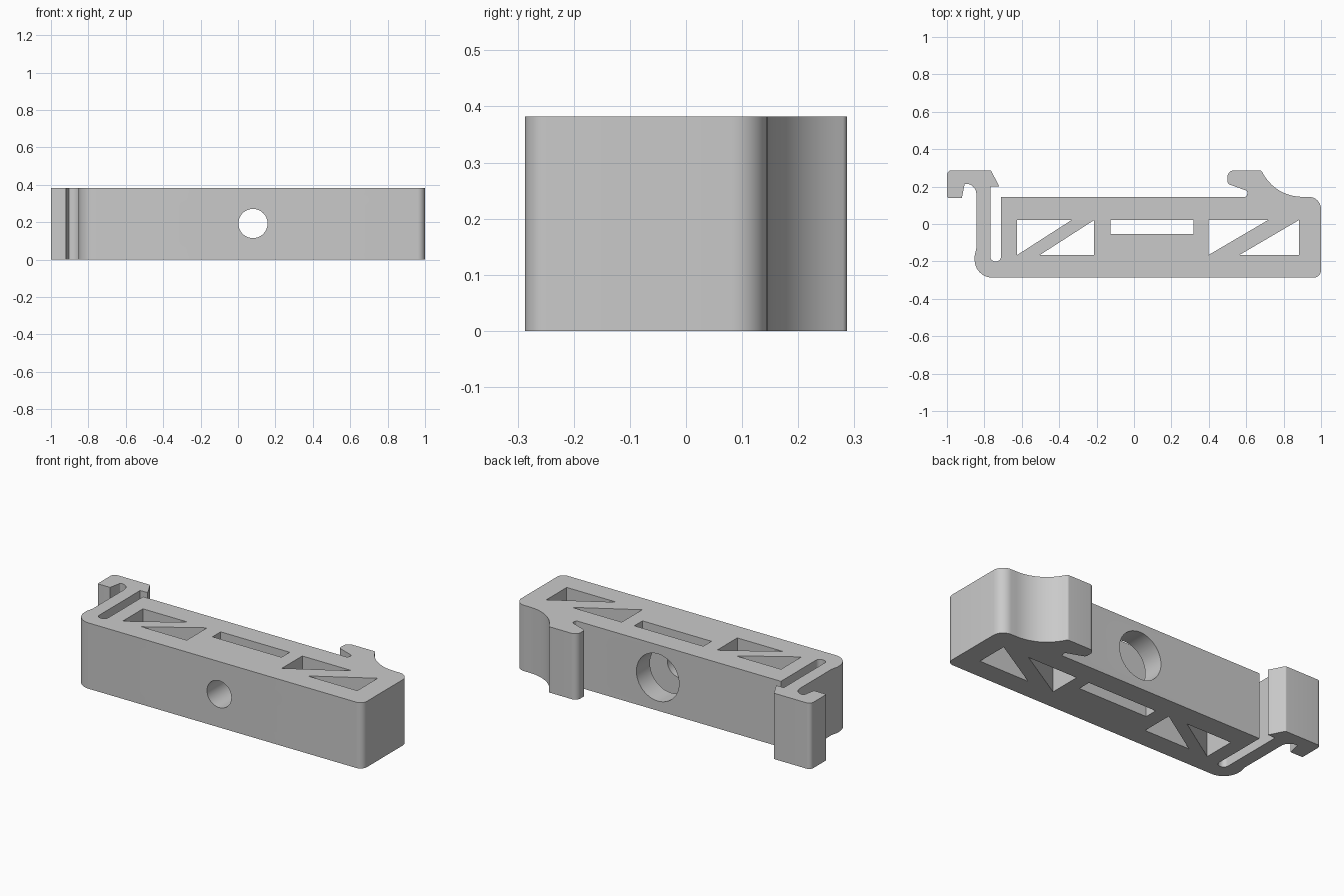
import bpy, bmesh, math
from mathutils import Vector, Matrix

cube = bpy.data.objects.get("Cube")
if cube:
    bpy.data.objects.remove(cube, do_unlink=True)

HEIGHT = 0.382

grey = bpy.data.materials.new("plain grey")
grey.use_nodes = True
COLOUR = (0.59, 0.59, 0.59, 1)
grey.diffuse_color = COLOUR
grey.node_tree.nodes["Principled BSDF"].inputs["Base Color"].default_value = COLOUR


def fillet(corners, steps=10):
    """Turn (x, y, radius) corners into an outline with rounded corners."""
    out = []
    for i, (x, y, r) in enumerate(corners):
        p = Vector((x, y))
        if not r:
            out.append(p)
            continue
        a = (Vector(corners[i - 1][:2]) - p).normalized()
        b = (Vector(corners[(i + 1) % len(corners)][:2]) - p).normalized()
        half = math.acos(a.dot(b)) / 2
        centre = p + (a + b).normalized() * r / math.sin(half)
        start = p + a * r / math.tan(half) - centre
        end = p + b * r / math.tan(half) - centre
        for k in range(steps + 1):
            # Spread directions evenly, then set them to the radius
            t = k / steps
            sweep = math.pi - 2 * half
            d = start * math.sin((1 - t) * sweep) + end * math.sin(t * sweep)
            out.append(centre + d.normalized() * r)
    return out


def new_object(name, bm):
    bmesh.ops.recalc_face_normals(bm, faces=bm.faces)
    mesh = bpy.data.meshes.new(name)
    bm.to_mesh(mesh)
    bm.free()
    mesh.materials.append(grey)
    ob = bpy.data.objects.new(name, mesh)
    bpy.context.collection.objects.link(ob)
    return ob


def prism(name, outline, z0, z1):
    bm = bmesh.new()
    low, high = [[bm.verts.new((p[0], p[1], z)) for p in outline] for z in (z0, z1)]
    bm.faces.new(low[::-1])
    bm.faces.new(high)
    for i in range(len(low)):
        bm.faces.new((low[i - 1], low[i], high[i], high[i - 1]))
    return new_object(name, bm)


def bore(name, radius, y0, y1):
    bm = bmesh.new()
    place = Matrix.Translation((0.08, (y0 + y1) / 2, 0.193)) @ Matrix.Rotation(math.pi / 2, 4, 'X')
    bmesh.ops.create_cone(bm, cap_ends=True, segments=48, radius1=radius,
                          radius2=radius, depth=y1 - y0, matrix=place)
    return new_object(name, bm)


# Outline of the bracket: hooked spring arm, slot, body and rigid hook
outline = [
    (-1, 0.287, 0.025), (-0.765, 0.287, 0.01), (-0.72, 0.2, 0), (-0.768, 0.2, 0),
    (-0.768, -0.2, 0.026), (-0.711, -0.2, 0.026), (-0.711, 0.145, 0),   # slot
    (0.6, 0.145, 0.008), (0.61, 0.175, 0.015), (0.5, 0.215, 0.02),      # rigid hook
    (0.5, 0.287, 0.035), (0.68, 0.287, 0.015), (0.76, 0.145, 0.24),
    (1, 0.145, 0.065), (1, -0.287, 0.04),                               # right end
    (-0.852, -0.287, 0.095), (-0.852, -0.17, 0), (-0.843, -0.13, 0),    # spring arm
    (-0.843, 0.215, 0.055), (-0.905, 0.215, 0.005), (-0.92, 0.14, 0), (-1, 0.14, 0.008),
]
bracket = prism("clip_bracket", fillet(outline), 0, HEIGHT)

# Truss windows, two facing triangles at each end, and the nut slot
cutters = []
TOP, LOW = 0.021, -0.166
for side, x0, x1, reach in (("left", 0.398, 0.882, 0.319), ("right", -0.625, -0.213, 0.291)):
    for part, tri in (("a", [(x0, TOP), (x0 + reach, TOP), (x0, LOW)]),
                      ("b", [(x1, TOP), (x1, LOW), (x1 - reach, LOW)])):
        cutters.append(prism(f"{side}_window_cutter_{part}", tri, -0.1, HEIGHT + 0.1))
slot = [(-0.126, TOP), (0.317, TOP), (0.317, -0.054), (-0.126, -0.054)]
cutters.append(prism("slot_cutter", slot, -0.1, HEIGHT + 0.1))

# Screw hole through the front and wide bore from the back
cutters.append(bore("screw_hole_cutter", 0.078, -0.4, -0.02))
cutters.append(bore("wide_bore_cutter", 0.137, -0.045, 0.3))

bpy.context.view_layer.objects.active = bracket
bracket.select_set(True)
for cutter in cutters:
    cutter.hide_render = True
    mod = bracket.modifiers.new(cutter.name, 'BOOLEAN')
    mod.operation = 'DIFFERENCE'
    mod.solver = 'EXACT'
    mod.object = cutter
    bpy.ops.object.modifier_apply(modifier=mod.name)
for cutter in cutters:
    bpy.data.objects.remove(cutter, do_unlink=True)

bpy.ops.object.shade_smooth_by_angle(angle=math.radians(30))
